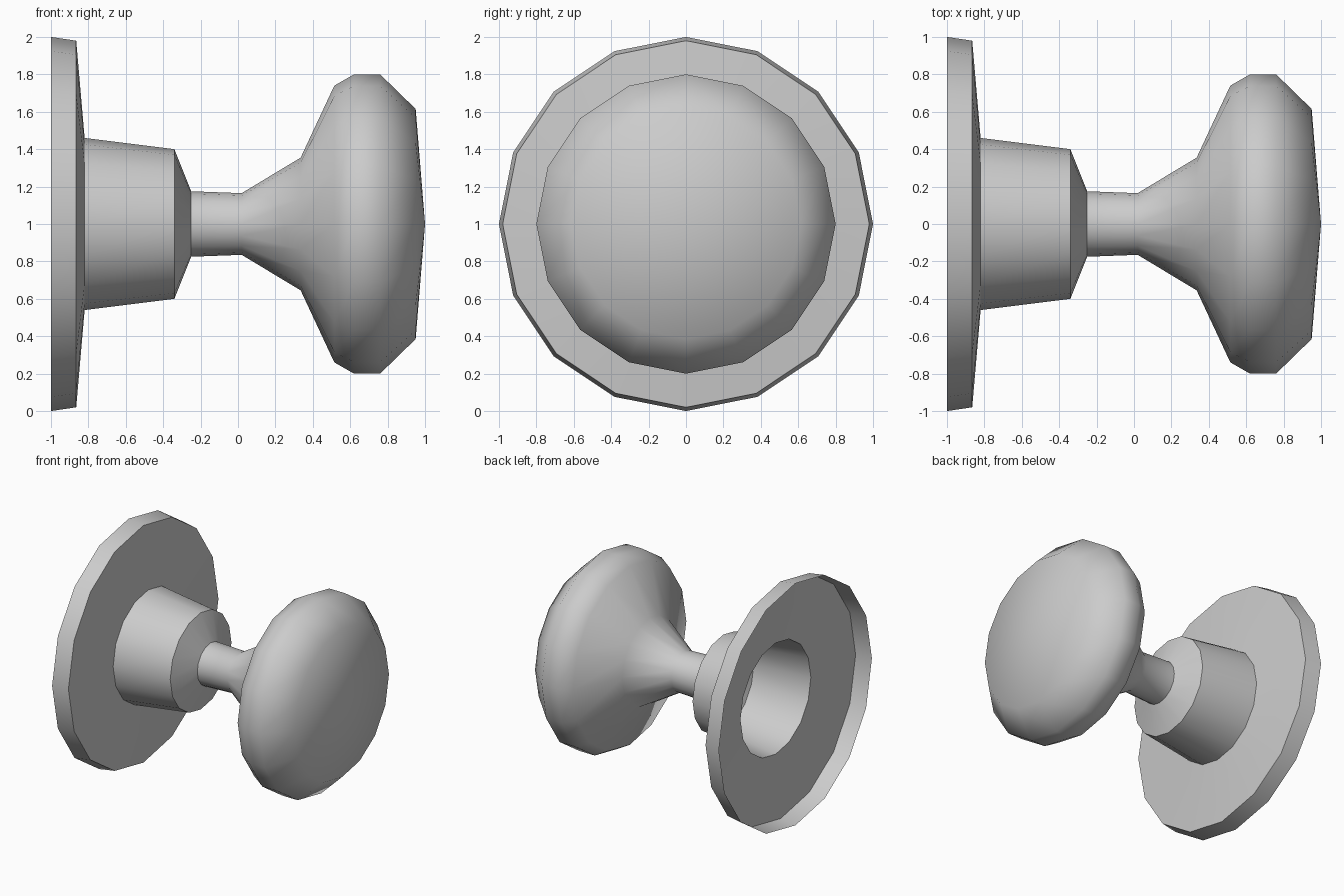
import bpy, bmesh, math

if "Cube" in bpy.data.objects:
    bpy.data.objects.remove(bpy.data.objects["Cube"])

SIDES = 16
AXIS_Z = 1.0


def lathe(name, profile, angle):
    """Spin (x, radius) points around the horizontal x axis."""
    bm = bmesh.new()
    rings = []
    for x, r in profile:
        if r == 0:
            rings.append([bm.verts.new((x, 0, AXIS_Z))] * SIDES)
            continue
        rings.append([bm.verts.new((x, r * math.sin(2 * math.pi * i / SIDES),
                                    AXIS_Z + r * math.cos(2 * math.pi * i / SIDES)))
                      for i in range(SIDES)])
    for a, b in zip(rings, rings[1:]):
        for i in range(SIDES):
            j = (i + 1) % SIDES
            quad = [a[i], b[i], b[j], a[j]]
            bm.faces.new(list(dict.fromkeys(quad)))
    # Faces point away from the axis
    bm.normal_update()
    f = bm.faces[:][0] if not hasattr(bm.faces, "ensure_lookup_table") else next(iter(bm.faces))
    c = f.calc_center_median()
    if f.normal.y * c.y + f.normal.z * (c.z - AXIS_Z) < 0:
        bmesh.ops.reverse_faces(bm, faces=bm.faces[:])
    mesh = bpy.data.meshes.new(name)
    bm.to_mesh(mesh)
    bm.free()
    obj = bpy.data.objects.new(name, mesh)
    bpy.context.collection.objects.link(obj)
    bpy.ops.object.select_all(action='DESELECT')
    obj.select_set(True)
    bpy.context.view_layer.objects.active = obj
    bpy.ops.object.shade_smooth_by_angle(angle=math.radians(angle))
    return obj


# Hollow wall plate with its tapered collar, open at the back
lathe("wall_plate", [(-1.0, 1.0), (-0.865, 0.98), (-0.82, 0.46), (-0.34, 0.40)], 50)

# Neck flaring into the rounded knob
lathe("knob", [(-0.34, 0.40), (-0.25, 0.175), (0.02, 0.165), (0.335, 0.355),
               (0.515, 0.74), (0.62, 0.80), (0.76, 0.80), (0.95, 0.615), (1.0, 0)], 55)
